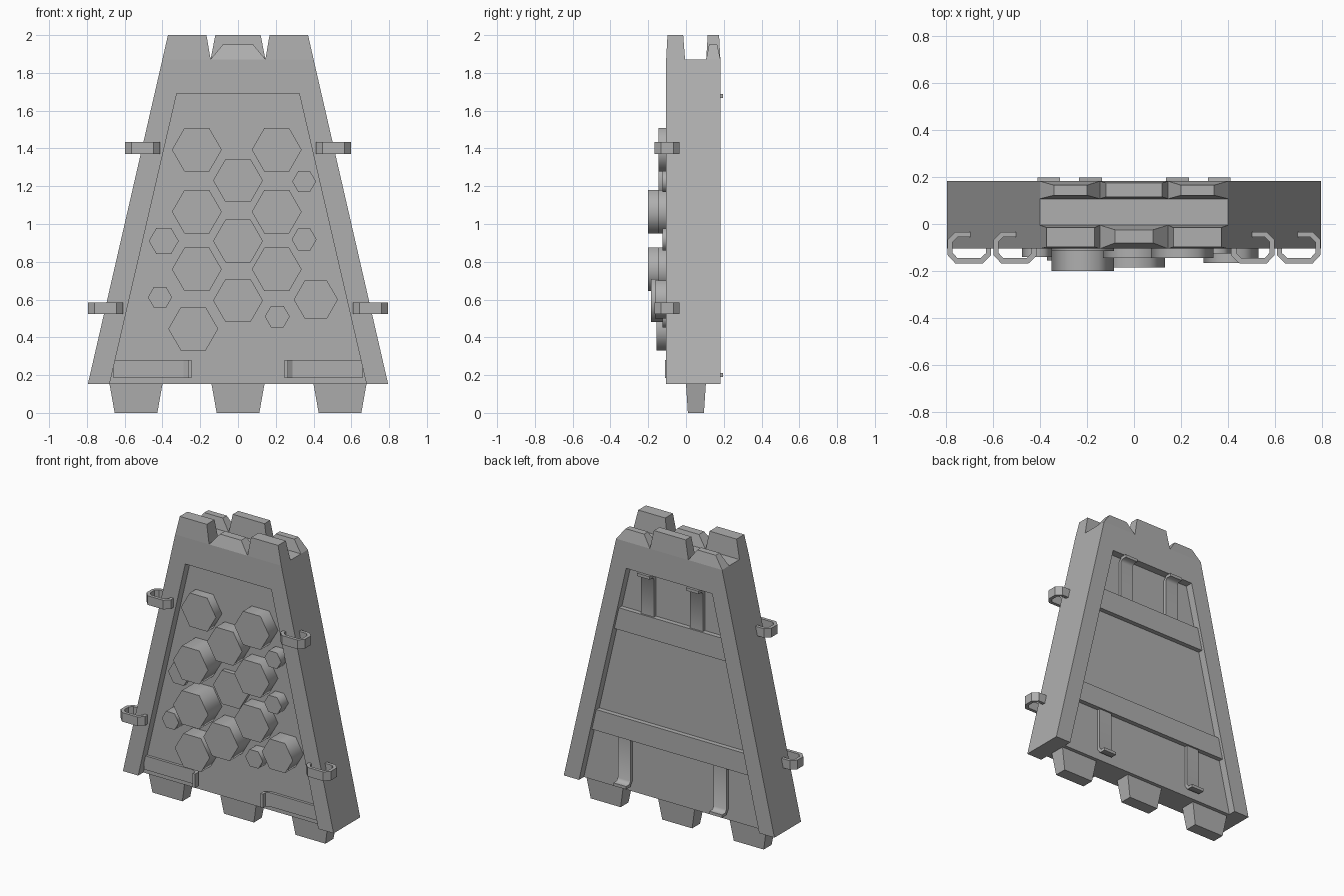
import bpy, bmesh, math
from mathutils import Vector

if "Cube" in bpy.data.objects:
    bpy.data.objects.remove(bpy.data.objects["Cube"])

grey = bpy.data.materials.new("dark_grey")
grey.diffuse_color = (0.43, 0.43, 0.43, 1)
grey.use_nodes = True
grey.node_tree.nodes["Principled BSDF"].inputs["Base Color"].default_value = grey.diffuse_color


def add_mesh(name, verts, faces):
    me = bpy.data.meshes.new(name)
    me.from_pydata(verts, [], faces)
    me.materials.append(grey)
    bm = bmesh.new()
    bm.from_mesh(me)
    bmesh.ops.recalc_face_normals(bm, faces=bm.faces)
    bm.to_mesh(me)
    bm.free()
    ob = bpy.data.objects.new(name, me)
    bpy.context.collection.objects.link(ob)
    return ob


def smooth(ob, degrees):
    bpy.ops.object.select_all(action='DESELECT')
    ob.select_set(True)
    bpy.context.view_layer.objects.active = ob
    bpy.ops.object.shade_smooth_by_angle(angle=math.radians(degrees))


def loft(name, a, b):
    """Closed solid between two matching loops."""
    n = len(a)
    faces = [tuple(range(n)), tuple(range(n, 2 * n))]
    faces += [(i, (i + 1) % n, n + (i + 1) % n, n + i) for i in range(n)]
    return add_mesh(name, a + b, faces)


def prism(name, pts, axis, lo, hi):
    """Extrude a 2D profile along axis x (y,z), y (x,z) or z (x,y)."""
    put = {'x': lambda p, h: (h, p[0], p[1]),
           'y': lambda p, h: (p[0], h, p[1]),
           'z': lambda p, h: (p[0], p[1], h)}[axis]
    return loft(name, [put(p, lo) for p in pts], [put(p, hi) for p in pts])


def frustum(name, base, z0, top, z1):
    """Block tapering between rectangles (x0, x1, y0, y1)."""
    def rect(r, z):
        return [(r[0], r[2], z), (r[1], r[2], z), (r[1], r[3], z), (r[0], r[3], z)]
    return loft(name, rect(base, z0), rect(top, z1))


def ribbon(path, t):
    """Outline of a bent strip of thickness t along a centre path."""
    p = [Vector(q) for q in path]
    left, right = [], []
    for i, q in enumerate(p):
        d0 = (q - p[i - 1]).normalized() if i else (p[1] - q).normalized()
        d1 = (p[i + 1] - q).normalized() if i < len(p) - 1 else d0
        n0, n1 = Vector((-d0.y, d0.x)), Vector((-d1.y, d1.x))
        m = (n0 + n1).normalized()
        off = m * (t / 2 / m.dot(n0))
        left.append(tuple(q + off))
        right.append(tuple(q - off))
    return left + right[::-1]


def trapezoid(w0, z0, w1, z1):
    return [(-w0, z0), (w0, z0), (w1, z1), (-w1, z1)]


def panel_w(z):
    """Half width of the recessed panel at height z."""
    return 0.68 - 0.2313 * (z - 0.152)


FRONT, BACK, PF, PB = -0.105, 0.182, -0.05, 0.13
BASE, DECK = 0.152, 1.872

# main slab with a recess cut into the front and the back
body = prism("tower_body", trapezoid(0.795, BASE, 0.40, DECK), 'y', FRONT, BACK)
for lo, hi in ((FRONT - 0.1, PF), (PB, BACK + 0.1)):
    cut = prism("recess_cutter", trapezoid(panel_w(0.05), 0.05, panel_w(1.69), 1.69), 'y', lo, hi)
    cut.hide_render = True
    mod = body.modifiers.new("recess", 'BOOLEAN')
    mod.operation, mod.solver, mod.object = 'DIFFERENCE', 'EXACT', cut
    bpy.context.view_layer.objects.active = body
    bpy.ops.object.modifier_apply(modifier=mod.name)
    bpy.data.objects.remove(cut)

# battlements: front centre low, back centre tall, corners the opposite
frustum("front_centre_merlon", (-0.145, 0.145, FRONT, -0.005), DECK, (-0.08, 0.08, -0.08, -0.025), 1.95)
frustum("back_centre_merlon", (-0.145, 0.145, 0.107, BACK), DECK, (-0.12, 0.12, 0.115, 0.175), 2.0)
for s in (-1, 1):
    frustum("front_corner_merlon", (s * 0.145, s * 0.40, FRONT, -0.005), DECK,
            (s * 0.167, s * 0.371, -0.098, -0.015), 2.0)
    frustum("back_corner_merlon", (s * 0.145, s * 0.40, 0.107, BACK), DECK,
            (s * 0.20, s * 0.34, 0.122, 0.165), 1.95)

# pegs under the base
for c, w in ((-0.54, 0.14), (0, 0.14), (0.54, 0.14)):
    frustum("base_peg", (c - w, c + w, 0.0, 0.105), BASE,
            (c - w + 0.027, c + w - 0.027, 0.01, 0.095), 0.0)

# hexagonal columns on the front panel: x, z, radius, front y
hexes = [
    (-0.218, 1.393, 0.132, -0.115), (0.205, 1.393, 0.132, -0.145),
    (0.0, 1.23, 0.132, -0.145),
    (-0.218, 1.065, 0.132, -0.2), (0.205, 1.065, 0.132, -0.145),
    (0.0, 0.91, 0.132, -0.08),
    (-0.218, 0.76, 0.132, -0.2), (0.205, 0.76, 0.132, -0.145),
    (0.0, 0.595, 0.132, -0.185), (0.412, 0.60, 0.117, -0.165),
    (-0.237, 0.445, 0.132, -0.155),
    (0.35, 1.225, 0.063, -0.125), (0.35, 0.918, 0.066, -0.125),
    (-0.393, 0.91, 0.079, -0.08), (-0.413, 0.612, 0.064, -0.14),
    (0.208, 0.51, 0.066, -0.125)]
for x, z, r, y in hexes:
    pts = [(x + r * math.cos(k * math.pi / 3), z + r * math.sin(k * math.pi / 3)) for k in range(6)]
    smooth(prism("hex_column", pts, 'y', y, PF + 0.01), 65)

# cross bars on the back panel
for z0, z1 in ((1.245, 1.395), (0.512, 0.655)):
    prism("back_bar", trapezoid(panel_w(z0), z0, panel_w(z1), z1), 'y', PB - 0.01, PB + 0.032)

upper = [(0.14, 1.39), (0.14, 1.655), (0.158, 1.678), (0.197, 1.678)]
lower = [(0.14, 0.53), (0.14, 0.225), (0.158, 0.2), (0.197, 0.2)]
foot = [(0.66, -0.058), (0.285, -0.058), (0.256, -0.078), (0.256, -0.11)]
clip = [(-0.092, 0.045), (-0.027, 0.045), (0.0, 0.072), (0.0, 0.127),
        (-0.027, 0.156), (-0.135, 0.156), (-0.163, 0.129), (-0.163, 0.095)]
for s in (-1, 1):
    # bent straps on the back
    for path, c in ((upper, 0.185), (lower, 0.362)):
        strap = prism("back_strap", ribbon(path, 0.02), 'x', s * c - 0.048, s * c + 0.048)
        smooth(strap, 60)
    # bent straps at the foot of the front panel
    prism("front_strap", ribbon([(s * x, y) for x, y in foot], 0.02), 'z', 0.185, 0.28)
    # open clips hooked round the front edges
    for edge, z in ((0.782, 0.554), (0.587, 1.402)):
        pts = [(s * (edge + x), -y) for x, y in clip]
        prism("side_clip", ribbon(pts, 0.022), 'z', z - 0.031, z + 0.031)
